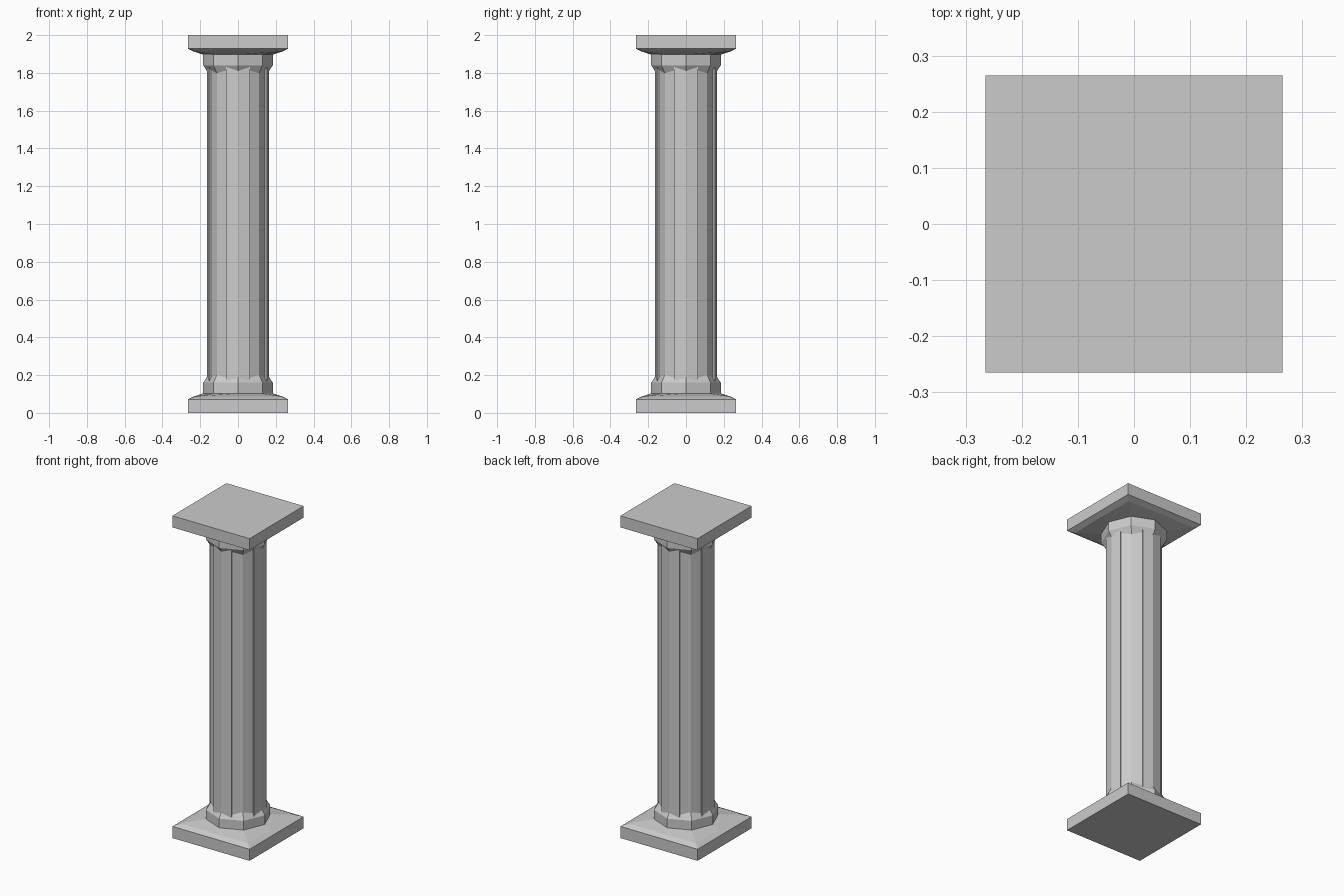
import bpy
from math import cos, sin, pi, sqrt

if "Cube" in bpy.data.objects:
    bpy.data.objects.remove(bpy.data.objects["Cube"])


def loft(name, rings):
    """Skin a stack of equal-length point rings into a closed solid."""
    n = len(rings[0])
    verts = [p for ring in rings for p in ring]
    faces = [(r * n + i, r * n + (i + 1) % n, (r + 1) * n + (i + 1) % n, (r + 1) * n + i)
             for r in range(len(rings) - 1) for i in range(n)]
    faces.append(tuple(reversed(range(n))))
    faces.append(tuple(range(len(verts) - n, len(verts))))
    mesh = bpy.data.meshes.new(name)
    mesh.from_pydata(verts, [], faces)
    obj = bpy.data.objects.new(name, mesh)
    bpy.context.collection.objects.link(obj)
    return obj


def ring8(axis_r, diag_r, z):
    """Eight points: on the axes and on the diagonals (square or octagon)."""
    return [((axis_r, diag_r)[i % 2] * cos(i * pi / 4),
             (axis_r, diag_r)[i % 2] * sin(i * pi / 4), z) for i in range(8)]


def end_piece(name, flip):
    """Square slab easing into an octagonal collar; flipped for the top."""
    profile = [(0.265, 0.265 * sqrt(2), 0.0),
               (0.265, 0.265 * sqrt(2), 0.072),
               (0.235, 0.325, 0.087),
               (0.184, 0.184, 0.103),
               (0.184, 0.184, 0.16),
               (0.155, 0.155, 0.205)]
    if flip:
        profile = [(a, d, 2 - z) for a, d, z in reversed(profile)]
    return loft(name, [ring8(*p) for p in profile])


def shaft_ring(z):
    """16-sided section with raised panels on the axes, recessed on diagonals."""
    pts = []
    for q in range(4):
        for deg, r in ((-22.5, 0.165), (0, 0.165), (22.5, 0.165),
                       (22.5, 0.155), (45, 0.157), (67.5, 0.155)):
            a = q * pi / 2 + deg * pi / 180
            pts.append((r * cos(a), r * sin(a), z))
    return pts


# Base and capital
end_piece("base", False)
end_piece("capital", True)

# Fluted shaft
loft("shaft", [shaft_ring(0.15), shaft_ring(1.85)])
